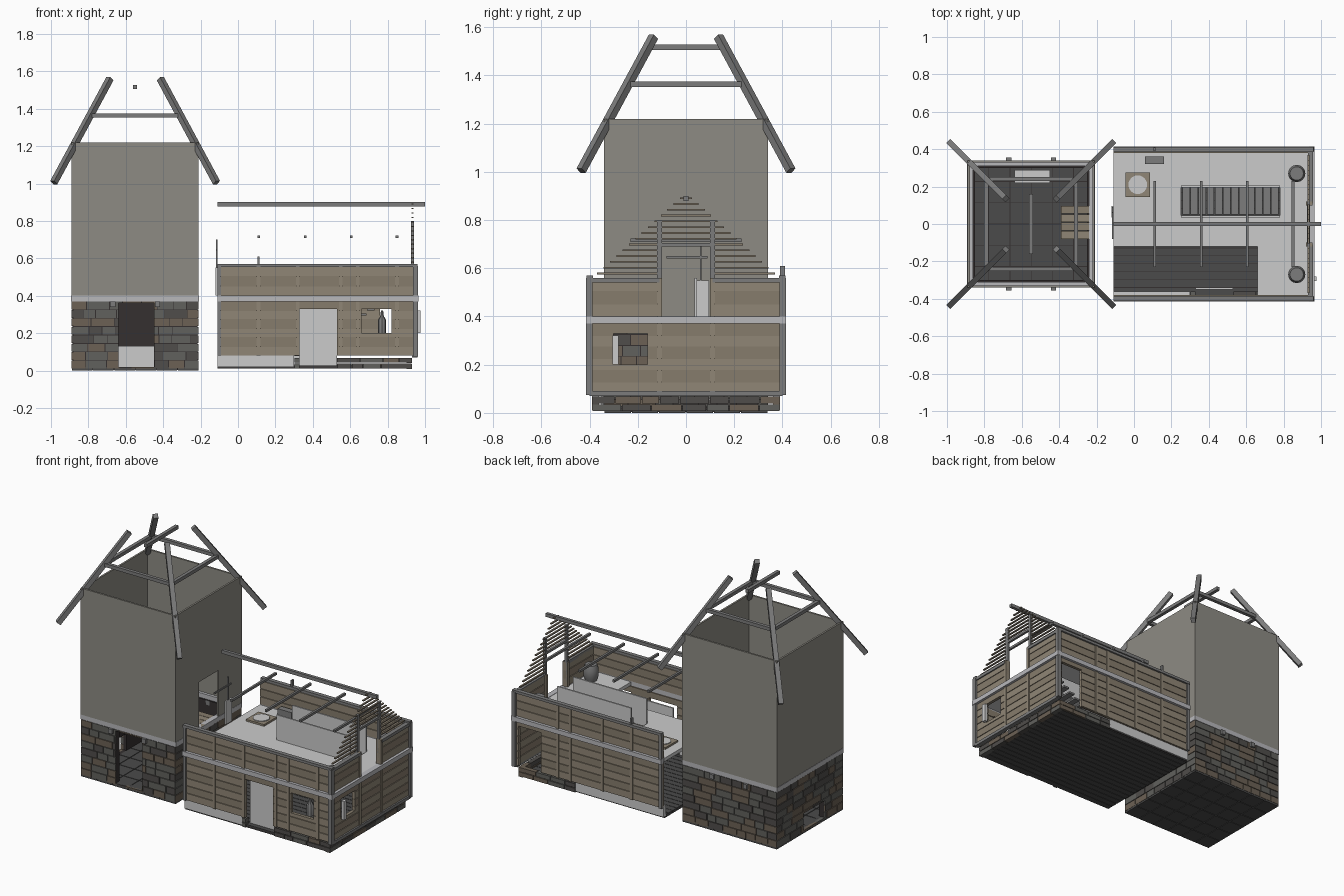
import bpy, bmesh, random
from mathutils import Matrix, Vector

random.seed(4)
if "Cube" in bpy.data.objects:
    bpy.data.objects.remove(bpy.data.objects["Cube"])


def material(name, r, g, b):
    m = bpy.data.materials.new(name)
    m.use_nodes = True
    m.diffuse_color = (r, g, b, 1)
    m.node_tree.nodes["Principled BSDF"].inputs["Base Color"].default_value = (r, g, b, 1)
    return m


PLASTER = material("plaster", .27, .26, .23)
WOOD = [material("wood_light", .28, .24, .18), material("wood_dark", .24, .2, .15)]
STONE = [material("stone_brown", .15, .12, .09), material("stone_grey", .12, .12, .11),
         material("stone_dark", .08, .075, .07)]
MORTAR = material("mortar", .035, .03, .03)
TIMBER = material("timber", .2, .2, .2)
TRIM = material("trim", .48, .48, .5)
PALE = material("pale", .75, .75, .75)
DARK = material("dark_floor", .07, .07, .07)


class Part:
    """Collects boxes and beams into one mesh object."""

    def __init__(self, name, *mats):
        self.name, self.mats, self.bm = name, mats, bmesh.new()

    def transform(self, matrix, mat=0):
        made = bmesh.ops.create_cube(self.bm, size=1, matrix=matrix)
        for f in {f for v in made["verts"] for f in v.link_faces}:
            f.material_index = mat

    def box(self, x, y, z, mat=0):
        mid = Vector([(a + b) / 2 for a, b in (x, y, z)])
        size = [abs(b - a) for a, b in (x, y, z)]
        self.transform(Matrix.Translation(mid) @ Matrix.Diagonal((*size, 1)), mat)

    def beam(self, p, q, w):
        p, q = Vector(p), Vector(q)
        turn = (q - p).to_track_quat('Z', 'Y').to_matrix().to_4x4()
        self.transform(Matrix.Translation((p + q) / 2) @ turn @ Matrix.Diagonal((w, w, (q - p).length, 1)))

    def lathe(self, x, y, profile, sides=16):
        rings = []
        for r, z in profile:
            made = bmesh.ops.create_circle(self.bm, segments=sides, radius=r,
                                           matrix=Matrix.Translation((x, y, z)))
            rings.append(made["verts"])
        for a, b in zip(rings, rings[1:]):
            for i in range(sides):
                j = (i + 1) % sides
                self.bm.faces.new((a[i], a[j], b[j], b[i]))
        self.bm.faces.new(rings[0][::-1])
        self.bm.faces.new(rings[-1])

    def done(self, smooth=False):
        mesh = bpy.data.meshes.new(self.name)
        self.bm.to_mesh(mesh)
        self.bm.free()
        obj = bpy.data.objects.new(self.name, mesh)
        bpy.context.collection.objects.link(obj)
        for m in self.mats:
            mesh.materials.append(m)
        if smooth:
            bpy.context.view_layer.objects.active = obj
            obj.select_set(True)
            bpy.ops.object.shade_smooth_by_angle()
            obj.select_set(False)


def wall(part, axis, depth, u, z, holes=(), mat=0):
    """Wall slab along x or y, split around rectangular holes (u0, u1, z0, z1)."""
    us = sorted({*u, *(e for h in holes for e in h[:2] if u[0] < e < u[1])})
    zs = sorted({*z, *(e for h in holes for e in h[2:] if z[0] < e < z[1])})
    for a, b in zip(us, us[1:]):
        for c, d in zip(zs, zs[1:]):
            um, zm = (a + b) / 2, (c + d) / 2
            if not any(h[0] < um < h[1] and h[2] < zm < h[3] for h in holes):
                part.box(*(((a, b), depth) if axis == "x" else (depth, (a, b))), (c, d), mat)


def bricks(part, axis, depth, u, z, rows, holes=()):
    h = (z[1] - z[0]) / rows
    for r in range(rows):
        a = u[0]
        while a < u[1] - .001:
            b = a + random.uniform(.06, .13)
            b = u[1] if b > u[1] - .04 else b
            low = z[0] + r * h
            wall(part, axis, depth, (a + .002, b - .002), (low + .002, low + h - .002), holes,
                 random.randrange(3))
            a = b


def planks(part, axis, depth, u, z, rows, holes=()):
    h = (z[1] - z[0]) / rows
    for r in range(rows):
        low = z[0] + r * h
        wall(part, axis, depth, u, (low + .002, low + h - .002), holes, r % 2)


# Tower: stone base with openings, mortar core, floor
CX, R = -.55, .34
W, E = CX - R, CX + R
base = Part("tower_stone_base", *STONE, MORTAR)
arch = [(-.64, -.45, .02, .36)]
vent = [(-.15, .07, .02, .13)]
for axis, lo, hi, u, holes in (("x", -R, -R + .04, (W, E), arch), ("x", R, R - .04, (W, E), ()),
                               ("y", W, W + .04, (-R, R), vent), ("y", E, E - .04, (-R, R), ())):
    s = 1 if hi > lo else -1
    bricks(base, axis, (lo, lo + s * .02), u, (.01, .37), 8, holes)
    wall(base, axis, (lo + s * .006, hi), (u[0] + .01, u[1] - .01), (.01, .37), holes, 3)
base.done()

floor = Part("tower_floor_tiles", DARK, MORTAR)
floor.box((W + .01, E - .01), (-R + .01, R - .01), (.004, .015), 1)
for i in range(6):
    for j in range(6):
        x, y = W + i * R / 3, -R + j * R / 3
        floor.box((x + .002, x + R / 3 - .002), (y + .002, y + R / 3 - .002), (0, .02))
floor.done()

hearth = Part("hearth", PALE)
hearth.box((-.64, -.45), (.22, .29), (.02, .13))
hearth.done()

# Tower: plastered walls open at the top, trim band, doorway
upper = Part("tower_plaster_walls", PLASTER)
doorway = [(-.1, .1, .4, .7)]
for y in (-R, R - .012):
    wall(upper, "x", (y, y + .012), (W, E), (.4, 1.22))
wall(upper, "y", (W, W + .012), (-R, R), (.4, 1.22))
wall(upper, "y", (E - .012, E), (-R, R), (.4, 1.22), doorway)
upper.done()

band = Part("tower_band", TRIM)
for s in (-1, 1):
    band.box((W - .002, E + .002), (s * R, s * (R - .03)), (.37, .4))
    band.box((CX + s * (R + .002), CX + s * (R - .03)), (-R, R), (.37, .4))
band.done()

landing = Part("tower_landing", *WOOD)
for i in range(4):
    y = -.08 + i * .045
    landing.box((-.39, E), (y, y + .042), (.38, .4), i % 2)
landing.done()

# Tower: roof frame and beam ends
frame = Part("tower_roof_frame", TIMBER)
for sx in (-1, 1):
    for sy in (-1, 1):
        frame.beam((CX + sx * .435, sy * .435, 1.005), (CX + sx * .135, sy * .135, 1.56), .03)
        frame.box((CX + sx * .12 - .014, CX + sx * .12 + .014), (sy * .3, sy * .355), (.34, .37))
    frame.beam((CX - .24, sx * .24, 1.363), (CX + .24, sx * .24, 1.363), .022)
    frame.beam((CX + sx * .24, -.24, 1.363), (CX + sx * .24, .24, 1.363), .022)
frame.beam((CX, -.16, 1.517), (CX, .16, 1.517), .022)
frame.done()

# House: floor boards, foundation
X0, X1, Y = -.11, .95, .4
boards = Part("house_floor_boards", DARK, MORTAR)
boards.box((X0, .92), (-.38, .38), (.015, .022), 1)
for i in range(18):
    y = -.38 + i * .0422
    boards.box((X0, .92), (y, y + .039), (.01, .028))
boards.done()

found = Part("house_foundation", *STONE)
bricks(found, "x", (-.39, -.36), (.53, .93), (.01, .07), 2)
bricks(found, "x", (-.39, -.36), (.3, .33), (.01, .07), 2)
bricks(found, "x", (.36, .39), (.52, .93), (.01, .07), 2)
bricks(found, "y", (.9, .93), (-.39, .39), (.005, .07), 2)
found.done()

plinth = Part("house_pale_plinth", PALE)
plinth.box((X0, .3), (-.39, -.36), (.02, .09))
plinth.box((X0, .52), (.36, .39), (.02, .09))
plinth.box((.33, .53), (-.35, -.34), (.02, .33))
plinth.done()

# House: plank walls on three sides
walls = Part("house_plank_walls", *WOOD)
front_holes = [(.33, .53, 0, .33), (.66, .82, .2, .33)]
back_holes = [(.76, .92, 0, .34)]
side_holes = [(-.3, -.16, .2, .33), (-.1, .1, .4, .6)]
for z, rows in (((.08, .37), 6), ((.4, .555), 3)):
    for axis, d, u, holes in (("x", -Y, (X0, X1), front_holes), ("x", Y - .02, (X0, X1), back_holes),
                              ("y", X1 - .02, (-Y, Y), side_holes)):
        planks(walls, axis, (d, d + .02), u, z, rows, holes)
        thin = (d + .006, d + .014)
        wall(walls, axis, thin, u, z, holes, 1)
for x in (.1, .31, .54, .63, .84):
    for s in (-1, 1):
        for z in ((.08, .37), (.4, .555)):
            if s < 0 or x != .84:
                walls.box((x, x + .02), (s * (Y - .01), s * (Y + .005)), z)
for s in (-1, 1):
    for z in ((.08, .37), (.4, .56)):
        walls.box((X1 - .03, X1 + .005), (s * .1, s * .12), z)
walls.done()

# House: trim band, corner posts, sill and top plates
trim = Part("house_trim", TRIM)
timber = Part("house_frame", TIMBER)
for s in (-1, 1):
    trim.box((X0, X1 + .01), (s * .385, s * .415), (.37, .4))
    timber.box((X0, X1 + .01), (s * .385, s * .412), (.553, .57))
    timber.box((.935, .962), (s * .387, s * .414), (.075, .56))
    timber.box((X0, X0 + .02), (s * .385, s * .408), (.08, .56))
    timber.box((.93, .958), (s * .11, s * .4), (.54, .56))
    timber.box((.925, .94), (s * .1, s * .12), (.4, .8))
timber.box((.93, .96), (-.4, .4), (.07, .09))
trim.box((.93, .965), (-.415, .415), (.37, .4))
timber.box((.925, .94), (-.11, .11), (.69, .705))
trim.done()

# House: ridge, cross ties, gable slats
timber.box((X0, 1), (-.01, .01), (.878, .9))
for x in (.11, .36, .605, .85):
    timber.box((x - .007, x + .007), (-.23, .23), (.708, .723))
timber.box((.105, .115), (.39, .41), (.57, .61))
timber.done()

slats = Part("gable_slats", *WOOD)
for i in range(14):
    z = .575 + i * .024
    half = (.91 - z) * 1.1
    for a, b in ([(-half, -.11), (.11, half)] if z < .69 else [(-half, half)]):
        slats.box((.927, .938), (a, b), (z, z + .007), 1)
slats.done()

# House: loft floor around the open bay and stairwell
loft = Part("loft_floor", PALE)
for x, y in (((X0, X1 - .02), (.2, .38)), ((X0, .25), (-.12, .2)), ((.78, X1 - .02), (-.12, .2)),
             ((.25, .78), (-.12, .04)), ((.66, X1 - .02), (-.38, -.12))):
    loft.box(x, y, (.375, .398))
loft.done()

stairs = Part("stairs", TIMBER)
for i in range(12):
    x, z = .26 + i * .043, .05 + i * .027
    stairs.box((x, x + .04), (.05, .195), (z, z + .012))
stairs.done()

rails = Part("stair_panels", PALE)
for y in (.04, .2):
    rails.box((.25, .78), (y - .005, y + .005), (.38, .56))
rails.done()

# Loft fittings: hatch, crate, jars, door leaf
fit = Part("loft_fittings", TIMBER, PALE, WOOD[0])
fit.box((-.045, .085), (.145, .275), (.398, .41), 2)
fit.box((.06, .16), (.32, .36), (.4, .44))
fit.box((X0 - .01, X0), (.035, .095), (.4, .55), 1)
fit.box((X0 - .008, X0), (.058, .064), (.55, .7))
fit.box((X0 - .008, X0), (-.08, .09), (.64, .65))
fit.box((.955, .975), (-.305, -.28), (.2, .32), 1)
fit.done()

lid = Part("hatch_lid", PALE)
lid.lathe(.02, .21, [(.05, .4), (.05, .415)], 24)
lid.done(True)

jars = Part("jars", TIMBER)
for s in (-1, 1):
    jars.lathe(.87, s * .27, [(.035, .398), (.046, .43), (.046, .47), (.036, .5)])
jars.lathe(.77, -.36, [(.022, .2), (.022, .27), (.01, .29), (.006, .32)], 8)
jars.done(True)
